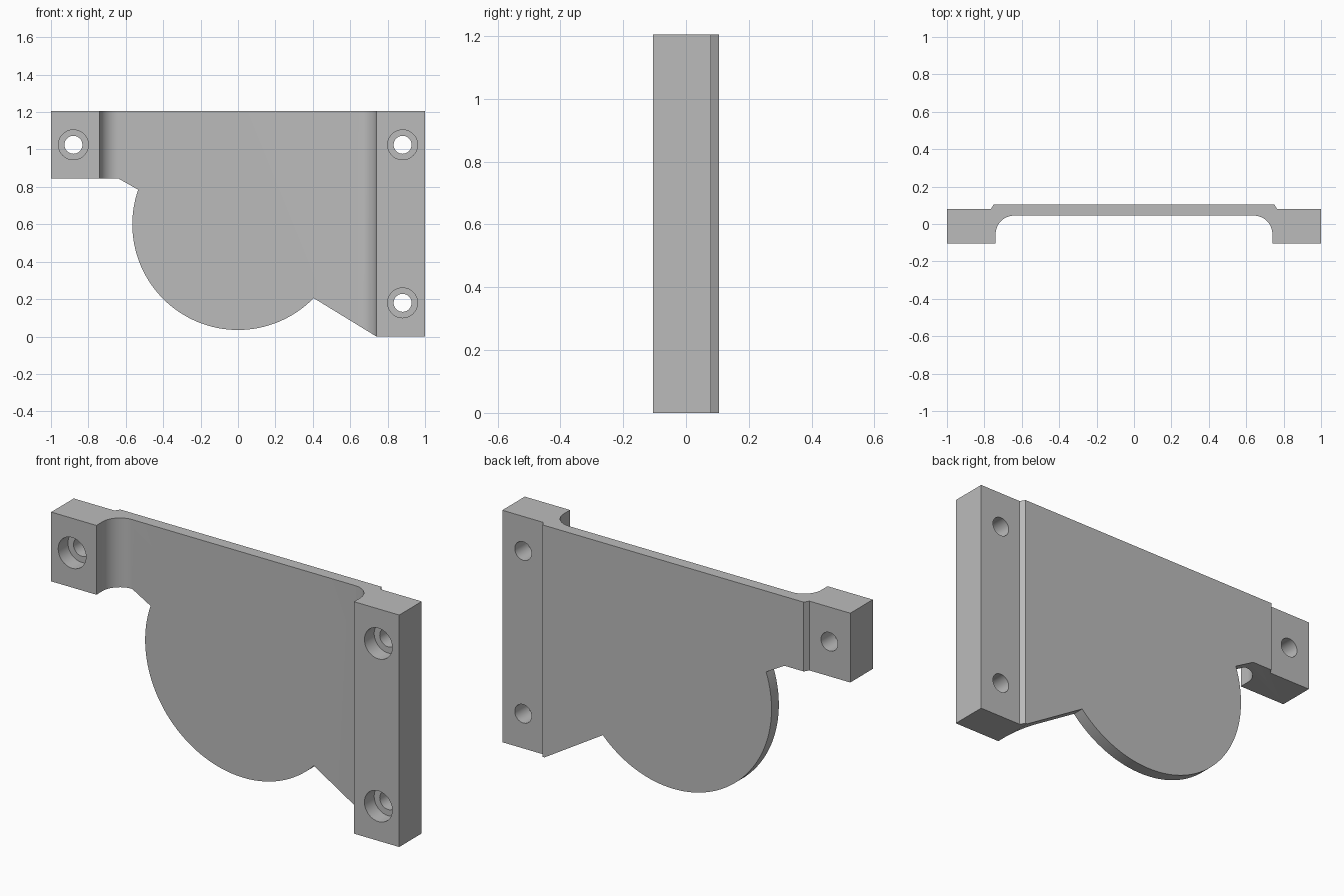
import bpy, bmesh
from math import sin, cos, radians
from mathutils import Vector

cube = bpy.data.objects.get("Cube")
if cube:
    bpy.data.objects.remove(cube, do_unlink=True)

HEIGHT = 1.205
FRONT = -0.105
BACK = 0.105


def prism(name, points, direction):
    """Extrude a closed outline along a direction."""
    bm = bmesh.new()
    face = bm.faces.new([bm.verts.new(p) for p in points])
    ext = bmesh.ops.extrude_face_region(bm, geom=[face])
    moved = [g for g in ext["geom"] if isinstance(g, bmesh.types.BMVert)]
    bmesh.ops.translate(bm, verts=moved, vec=Vector(direction))
    bmesh.ops.recalc_face_normals(bm, faces=bm.faces)
    mesh = bpy.data.meshes.new(name)
    bm.to_mesh(mesh)
    bm.free()
    obj = bpy.data.objects.new(name, mesh)
    bpy.context.collection.objects.link(obj)
    return obj


def arc(cx, cy, r, start, end, steps):
    angles = [radians(start + (end - start) * i / steps) for i in range(steps + 1)]
    return [(cx + r * cos(a), cy + r * sin(a)) for a in angles]


def cut(target, tool, operation):
    """Apply a boolean and discard its cutter."""
    mod = target.modifiers.new(tool.name, "BOOLEAN")
    mod.operation = operation
    mod.solver = "EXACT"
    mod.object = tool
    bpy.context.view_layer.objects.active = target
    bpy.ops.object.modifier_apply(modifier=mod.name)
    bpy.data.objects.remove(tool, do_unlink=True)


# Plan section: thick mounting blocks, filleted thin web, raised back
half = [(0.75, BACK), (0.765, 0.08), (1, 0.08), (1, FRONT), (0.74, FRONT)]
half += arc(0.64, -0.055, 0.1, 0, 90, 16)
section = half + [(-x, y) for x, y in reversed(half)]
plate = prism("mounting_plate", [(x, y, -0.1) for x, y in section],
              (0, 0, HEIGHT + 0.1))

# Front outline: short block on one side, round lobe, full block on the other
outline = [(-1.1, 1.3), (-1.1, 0.845), (-0.64, 0.845)]
outline += arc(0, 0.6, 0.565, 160.9, 315.7, 72)
outline += [(0.74, 0), (1.1, 0), (1.1, 1.3)]
trim = prism("outline_cutter", [(x, -0.3, z) for x, z in outline], (0, 0.6, 0))
cut(plate, trim, "INTERSECT")

# Counterbored screw holes
for x, z in [(-0.88, 1.025), (0.88, 1.025), (0.88, 0.18)]:
    for radius, depth in [(0.08, 0.08), (0.048, 0.4)]:
        ring = arc(x, z, radius, 0, 360, 40)[:-1]
        tool = prism("hole_cutter", [(u, FRONT - 0.05, w) for u, w in ring],
                     (0, depth + 0.05, 0))
        cut(plate, tool, "DIFFERENCE")

# Plain grey finish
grey = bpy.data.materials.new("plain_grey")
grey.use_nodes = True
color = (0.5, 0.5, 0.5, 1)
grey.diffuse_color = color
grey.node_tree.nodes["Principled BSDF"].inputs["Base Color"].default_value = color
plate.data.materials.clear()
plate.data.materials.append(grey)

bpy.ops.object.select_all(action="DESELECT")
plate.select_set(True)
bpy.context.view_layer.objects.active = plate
bpy.ops.object.shade_smooth_by_angle(angle=radians(30))
